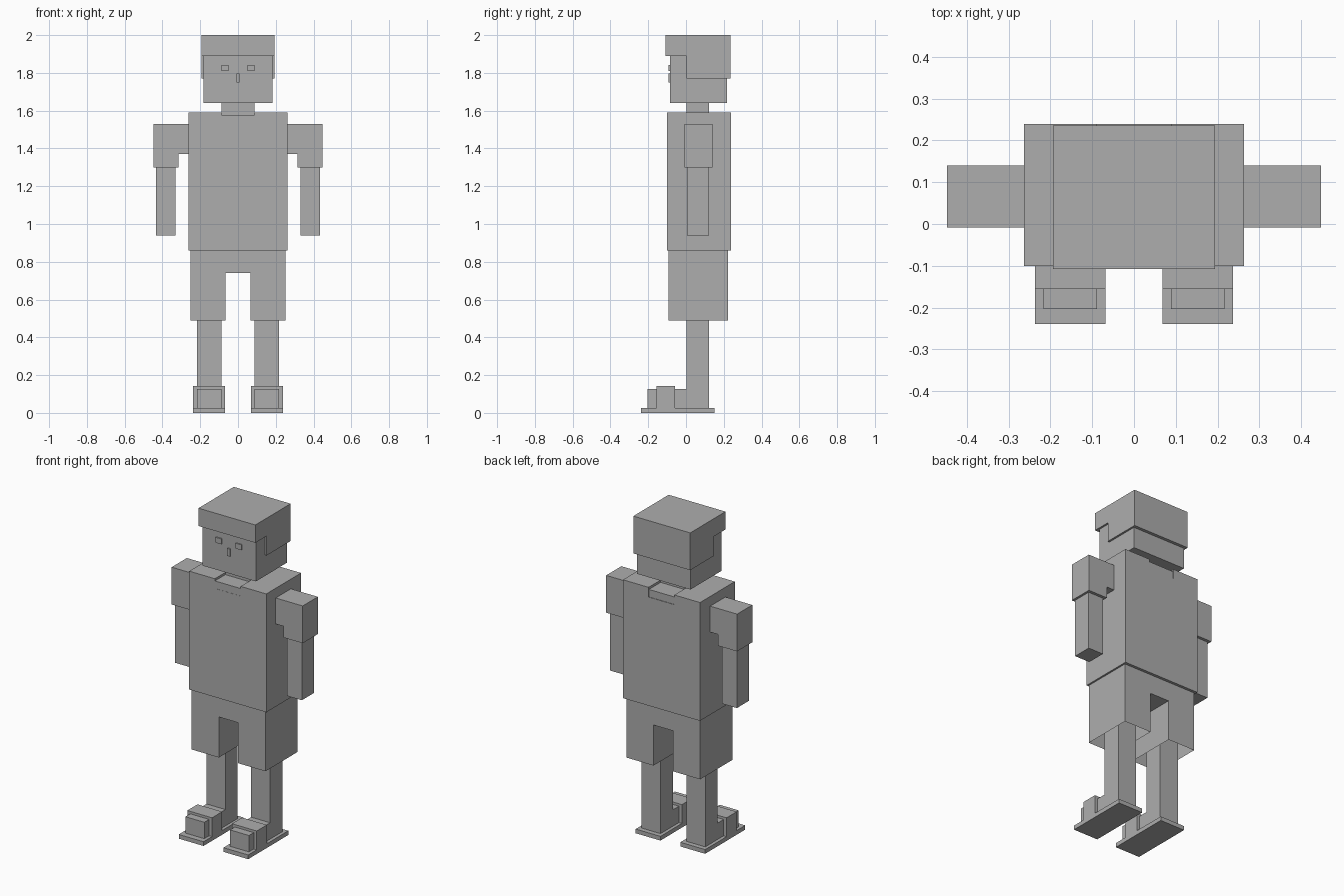
import bpy, bmesh
from mathutils import Vector

if "Cube" in bpy.data.objects:
    bpy.data.objects.remove(bpy.data.objects["Cube"])

grey = bpy.data.materials.new("plain_grey")
grey.diffuse_color = (0.42, 0.42, 0.42, 1)
grey.use_nodes = True
grey.node_tree.nodes["Principled BSDF"].inputs["Base Color"].default_value = grey.diffuse_color


def extrude(name, profile, lo, hi, axis="y", open_bottom=False):
    """Extrude a profile, (x, z) along y or (y, z) along x."""
    bm = bmesh.new()
    point = (lambda a, b, d: (a, d, b)) if axis == "y" else (lambda a, b, d: (d, a, b))
    face = bm.faces.new([bm.verts.new(point(a, b, lo)) for a, b in profile])
    out = bmesh.ops.extrude_face_region(bm, geom=[face])
    move = Vector(point(0, 0, hi - lo))
    bmesh.ops.translate(bm, vec=move, verts=[v for v in out["geom"] if isinstance(v, bmesh.types.BMVert)])
    bmesh.ops.recalc_face_normals(bm, faces=bm.faces)
    if open_bottom:
        zmin = min(v.co.z for v in bm.verts)
        under = [f for f in bm.faces if all(v.co.z < zmin + 1e-4 for v in f.verts)]
        bmesh.ops.delete(bm, geom=under, context="FACES")
    mesh = bpy.data.meshes.new(name)
    bm.to_mesh(mesh)
    bm.free()
    mesh.materials.append(grey)
    obj = bpy.data.objects.new(name, mesh)
    bpy.context.collection.objects.link(obj)
    return obj


def box(name, x, y, z):
    return extrude(name, [(x[0], z[0]), (x[1], z[0]), (x[1], z[1]), (x[0], z[1])], *y)


def mirrored(points, s):
    return [(s * a, b) for a, b in points]


# Head, neck and hair
box("head", (-0.182, 0.182), (-0.085, 0.217), (1.64, 1.93))
box("neck", (-0.088, 0.088), (0.003, 0.122), (1.56, 1.65))
extrude("hair", [(-0.108, 1.89), (0.003, 1.89), (0.003, 1.77), (0.236, 1.77),
                 (0.236, 2.0), (-0.108, 2.0)], -0.194, 0.194, "x")
box("nose", (-0.009, 0.009), (-0.093, -0.08), (1.75, 1.796))

# Shirt with a neck slot, filled by the collar base
extrude("shirt", [(-0.263, 0.86), (0.263, 0.86), (0.263, 1.59), (0.088, 1.59), (0.088, 1.53),
                  (-0.088, 1.53), (-0.088, 1.59), (-0.263, 1.59)], -0.10, 0.239)
box("collar_base", (-0.088, 0.088), (-0.099, 0.236), (1.53, 1.576))

# Shorts, hollow at the leg openings
extrude("shorts", [(-0.252, 0.49), (-0.066, 0.49), (-0.066, 0.74), (0.066, 0.74), (0.066, 0.49),
                   (0.252, 0.49), (0.252, 0.86), (-0.252, 0.86)], -0.092, 0.222, open_bottom=True)

# Paired parts
for side, s in (("left", 1), ("right", -1)):
    def pair(name, x, y, z):
        box(f"{side}_{name}", sorted((s * x[0], s * x[1])), y, z)

    pair("eye", (0.049, 0.088), (-0.093, -0.08), (1.81, 1.843))
    sleeve = [(0.262, 1.37), (0.315, 1.37), (0.315, 1.30), (0.447, 1.30), (0.447, 1.53), (0.262, 1.53)]
    extrude(f"{side}_sleeve", mirrored(sleeve, s), -0.008, 0.14)
    pair("arm", (0.33, 0.433), (0.004, 0.122), (0.94, 1.32))
    pair("leg", (0.088, 0.217), (0.003, 0.122), (0.025, 0.74))
    pair("foot", (0.088, 0.217), (-0.203, 0.01), (0.025, 0.127))
    pair("sandal_strap", (0.068, 0.237), (-0.156, -0.057), (0.02, 0.142))
    pair("sandal_sole", (0.068, 0.237), (-0.239, 0.152), (0.0, 0.026))
